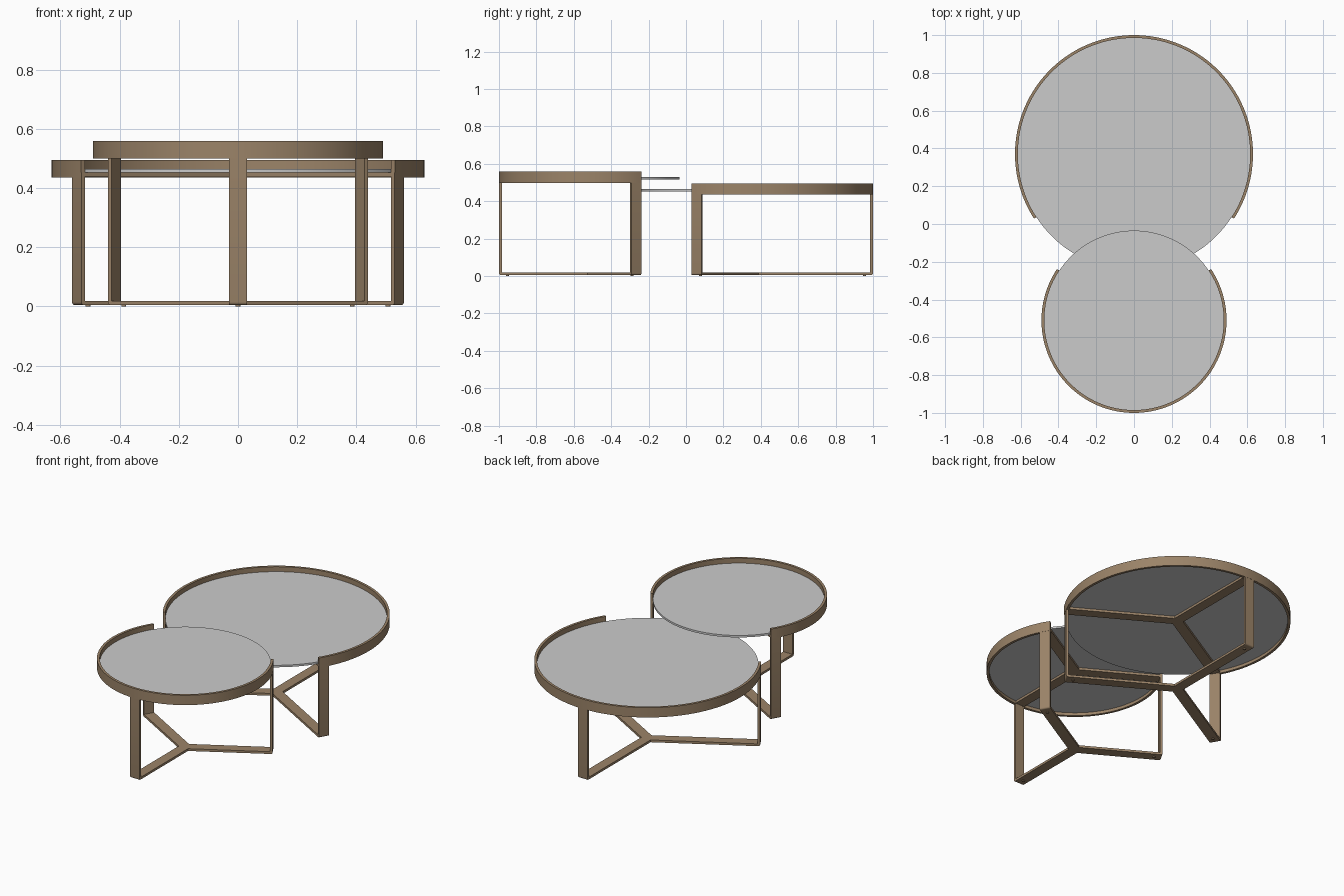
import bpy, bmesh, math
from mathutils import Matrix, Vector

if "Cube" in bpy.data.objects:
    bpy.data.objects.remove(bpy.data.objects["Cube"])

bronze = bpy.data.materials.new("bronze")
bronze.diffuse_color = (0.33, 0.23, 0.14, 1)
bronze.use_nodes = True
bronze.node_tree.nodes["Principled BSDF"].inputs["Base Color"].default_value = bronze.diffuse_color

W, T = 0.062, 0.014      # flat bar width and thickness
FOOT = 0.005             # foot pad height


def finish(bm, name, loc, mat=None):
    bmesh.ops.remove_doubles(bm, verts=bm.verts, dist=1e-5)
    bmesh.ops.recalc_face_normals(bm, faces=bm.faces)
    me = bpy.data.meshes.new(name)
    bm.to_mesh(me)
    bm.free()
    ob = bpy.data.objects.new(name, me)
    ob.location = loc
    bpy.context.collection.objects.link(ob)
    if mat:
        me.materials.append(mat)
    bpy.ops.object.select_all(action='DESELECT')
    bpy.context.view_layer.objects.active = ob
    ob.select_set(True)
    bpy.ops.object.shade_smooth_by_angle(angle=math.radians(30))
    return ob


def rim(name, loc, R, z0, z1, facing):
    """Open ring that stops at the outer edges of the two end legs."""
    bm = bmesh.new()
    half = math.radians(120) + W / 2 / R
    n, prev = 96, None
    for i in range(n + 1):
        a = facing - half + 2 * half * i / n
        ring = [bm.verts.new((r * math.cos(a), r * math.sin(a), z))
                for r, z in ((R, z0), (R, z1), (R - 0.015, z1), (R - 0.015, z0))]
        if prev:
            for k in range(4):
                j = (k + 1) % 4
                bm.faces.new((prev[k], prev[j], ring[j], ring[k]))
        if i in (0, n):
            bm.faces.new(ring)
        prev = ring
    finish(bm, name, loc, bronze)


def frame(name, loc, R, zt, facing):
    """Three C-shaped legs whose top and bottom bars meet in a Y."""
    bm = bmesh.new()
    m, c, zb = W / 2 / math.sqrt(3), 0.01, FOOT
    corner = [(R - c + c * math.sin(t), zb + c - c * math.cos(t))
              for t in [math.pi / 2 * i / 4 for i in range(5)]]
    prof = [(m, zb)] + corner + [(R, zt), (m, zt), (m, zt - T),
                                 (R - T, zt - T), (R - T, zb + T), (m, zb + T)]
    hub_edges = {len(corner) + 2, len(prof) - 1}
    for leg in range(3):
        rot = Matrix.Rotation(facing + leg * math.tau / 3, 3, 'Z')
        sides = [[bm.verts.new(rot @ Vector((r, s * W / 2, z))) for r, z in prof]
                 for s in (-1, 1)]
        for s in sides:
            bm.faces.new(s)
        for i in range(len(prof)):
            if i not in hub_edges:
                j = (i + 1) % len(prof)
                bm.faces.new((sides[0][i], sides[0][j], sides[1][j], sides[1][i]))
    # triangular hub plates closing the Y joints
    for z in (zb, zb + T, zt - T, zt):
        bm.faces.new([bm.verts.new((2 * m * math.cos(a), 2 * m * math.sin(a), z))
                      for a in [facing + math.pi / 3 + k * math.tau / 3 for k in range(3)]])
    finish(bm, name, loc, bronze)


def disc(name, loc, r, h, mat=None, n=128):
    bm = bmesh.new()
    bmesh.ops.create_cone(bm, cap_ends=True, segments=n, radius1=r, radius2=r, depth=h)
    finish(bm, name, loc, mat)


def table(size, y, R, z_rim, facing):
    loc = (0, y, 0)
    glass_z = z_rim + 0.018
    rim(size + "_rim", loc, R, z_rim, z_rim + 0.06, facing)
    frame(size + "_leg_frame", loc, R - 0.001, glass_z, facing)
    disc(size + "_top", (0, y, glass_z + 0.006), R - 0.0148, 0.012)
    # small foot pad under each leg
    for k in range(3):
        a = facing + k * math.tau / 3
        r = R - 0.045
        disc(f"{size}_foot_{k + 1}", (r * math.cos(a), y + r * math.sin(a), FOOT / 2),
             0.008, FOOT, bronze, 16)


table("large_table", 0.37, 0.63, 0.435, math.radians(90))
table("small_table", -0.51, 0.49, 0.499, math.radians(270))
